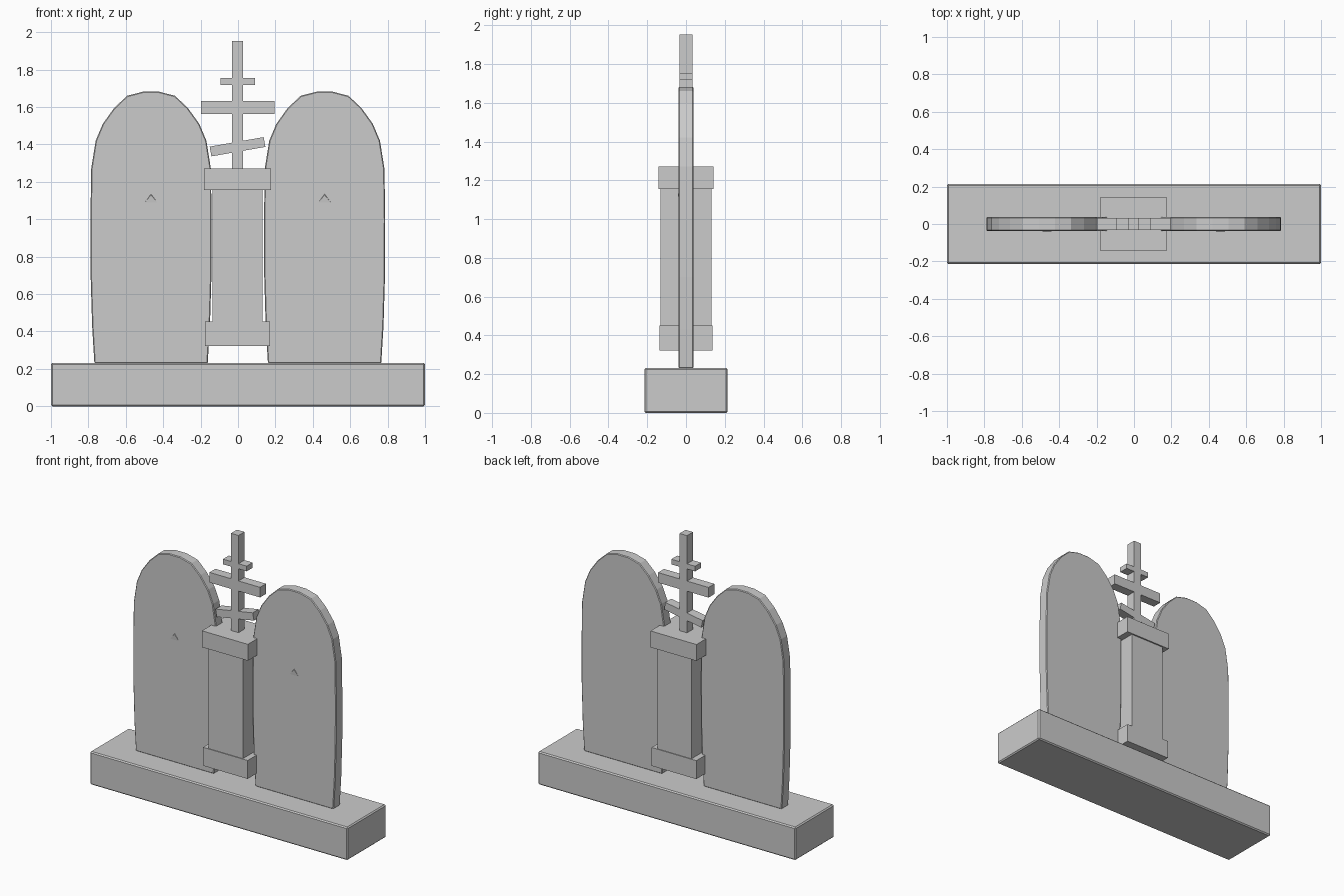
import bpy, math

if "Cube" in bpy.data.objects:
    bpy.data.objects.remove(bpy.data.objects["Cube"])


def add_mesh(name, verts, faces):
    me = bpy.data.meshes.new(name)
    me.from_pydata(verts, [], faces)
    me.update()
    ob = bpy.data.objects.new(name, me)
    bpy.context.collection.objects.link(ob)
    return ob


def bevel(ob, width):
    mod = ob.modifiers.new("edge", 'BEVEL')
    mod.width = width
    mod.segments = 1
    mod.limit_method = 'ANGLE'
    mod.angle_limit = math.radians(50)


def box(name, x0, x1, depth, z0, z1, tilt=0.0):
    """Box centred on y = 0, optionally tilted about its own y axis."""
    bpy.ops.mesh.primitive_cube_add(
        size=1, location=((x0 + x1) / 2, 0, (z0 + z1) / 2),
        rotation=(0, math.radians(tilt), 0))
    ob = bpy.context.object
    ob.name = ob.data.name = name
    ob.scale = (x1 - x0, depth, z1 - z0)
    bpy.ops.object.transform_apply(location=False, rotation=False, scale=True)
    return ob


# Plinth
bevel(box("base_plinth", -1, 1, 0.43, 0, 0.232), 0.008)

# Arched tablets: half outline (offset from tablet centre, height), mirrored
half = [(0.303, 0.23), (0.315, 0.43), (0.323, 0.7), (0.324, 1.0), (0.320, 1.27),
        (0.296, 1.42), (0.258, 1.51), (0.197, 1.595), (0.128, 1.66), (0.043, 1.682)]
outline = half + [(-x, z) for x, z in reversed(half)]
n = len(outline)
T = 0.038
for side, cx in (("left", -0.465), ("right", 0.463)):
    verts = [(cx + x, y, z) for y in (-T, T) for x, z in outline]
    faces = [tuple(reversed(range(n))), tuple(range(n, 2 * n))]
    faces += [(i, (i + 1) % n, n + (i + 1) % n, n + i) for i in range(n)]
    # Outline runs anticlockwise seen from the front, so flip all faces
    faces = [tuple(reversed(f)) for f in faces]
    bevel(add_mesh("tablet_" + side, verts, faces), 0.005)

    # Small chevron wedge on the front, fading flush at its foot
    w = [(cx - 0.033, -T, 1.09), (cx + 0.033, -T, 1.09),
         (cx, -T, 1.135), (cx, -T - 0.003, 1.13)]
    add_mesh("chevron_" + side, w, [(0, 1, 3), (1, 2, 3), (2, 0, 3), (0, 2, 1)])

# Pillar with cap and foot blocks
box("pillar_shaft", -0.135, 0.13, 0.265, 0.44, 1.165)
box("pillar_foot", -0.176, 0.171, 0.275, 0.323, 0.452)
box("pillar_cap", -0.181, 0.176, 0.285, 1.155, 1.27)

# Three-barred cross
box("cross_upright", -0.031, 0.027, 0.066, 1.26, 1.952)
box("cross_top_bar", -0.094, 0.091, 0.066, 1.718, 1.754)
box("cross_main_bar", -0.198, 0.194, 0.066, 1.562, 1.633)
box("cross_foot_bar", -0.149, 0.144, 0.066, 1.361, 1.414, tilt=-10)
